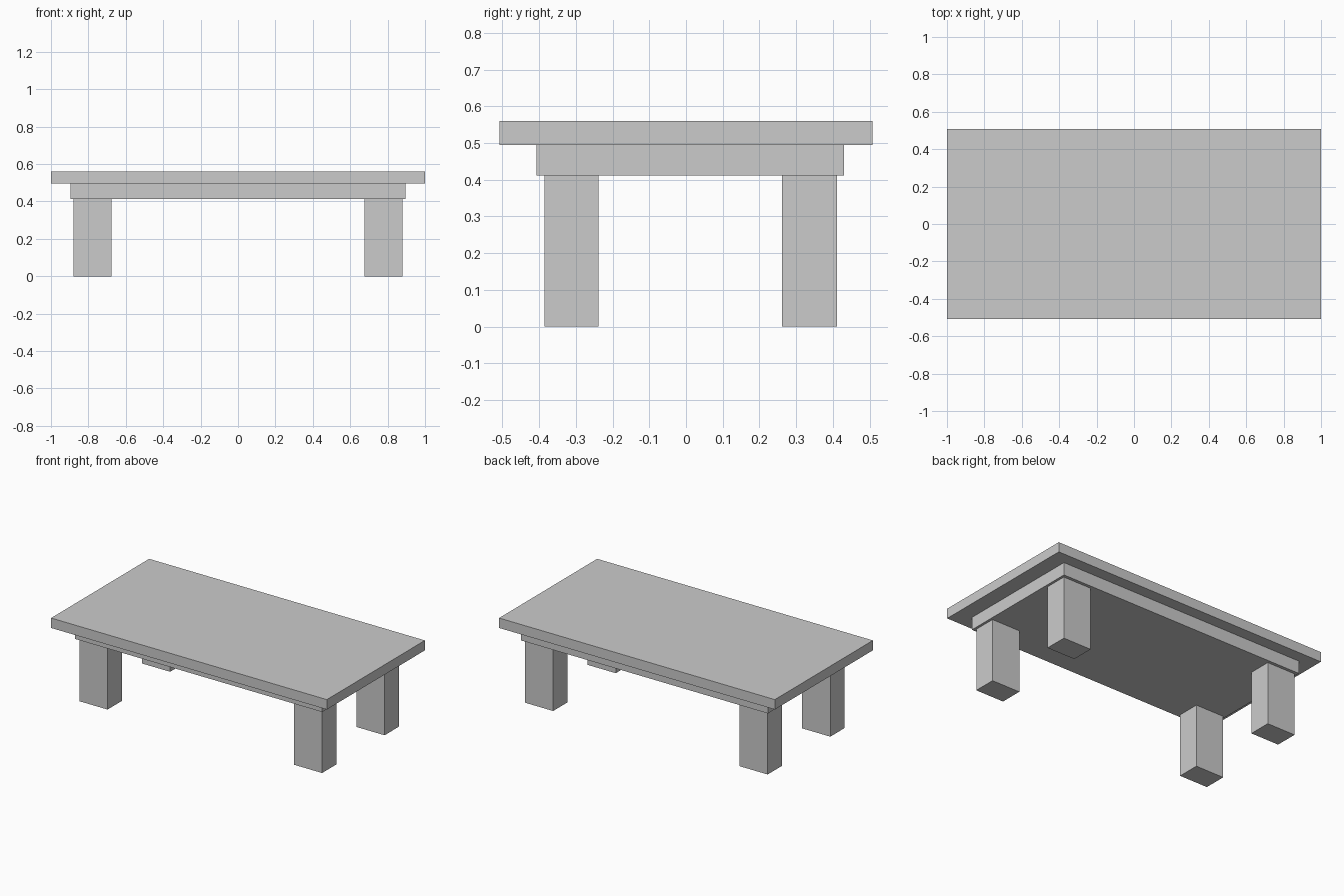
import bpy

cube = bpy.data.objects.get("Cube")
if cube:
    bpy.data.objects.remove(cube, do_unlink=True)

# Single plain grey finish
grey = bpy.data.materials.new("plain_grey")
grey.use_nodes = True
colour = (0.6, 0.6, 0.6, 1.0)
grey.diffuse_color = colour
grey.node_tree.nodes["Principled BSDF"].inputs["Base Color"].default_value = colour


def box(name, x, y, z):
    """Add a box spanning the given (low, high) range on each axis."""
    spans = (x, y, z)
    bpy.ops.mesh.primitive_cube_add(size=1, location=[(a + b) / 2 for a, b in spans])
    obj = bpy.context.object
    obj.name = name
    obj.scale = [b - a for a, b in spans]
    bpy.ops.object.transform_apply(location=False, rotation=False, scale=True)
    obj.data.materials.append(grey)
    return obj


LEG_TOP, APRON_TOP, TABLE_TOP = 0.412, 0.495, 0.56

# Table top and the solid apron beneath it, set slightly to the back
box("table_top", (-1, 1), (-0.508, 0.508), (APRON_TOP, TABLE_TOP))
box("apron", (-0.896, 0.896), (-0.407, 0.431), (LEG_TOP, APRON_TOP))

# Four legs
for side, x in (("right", (-0.88, -0.676)), ("left", (0.676, 0.88))):
    for end, y in (("front", (-0.386, -0.238)), ("back", (0.262, 0.411))):
        box(f"{end}_{side}_leg", x, y, (0, LEG_TOP))
